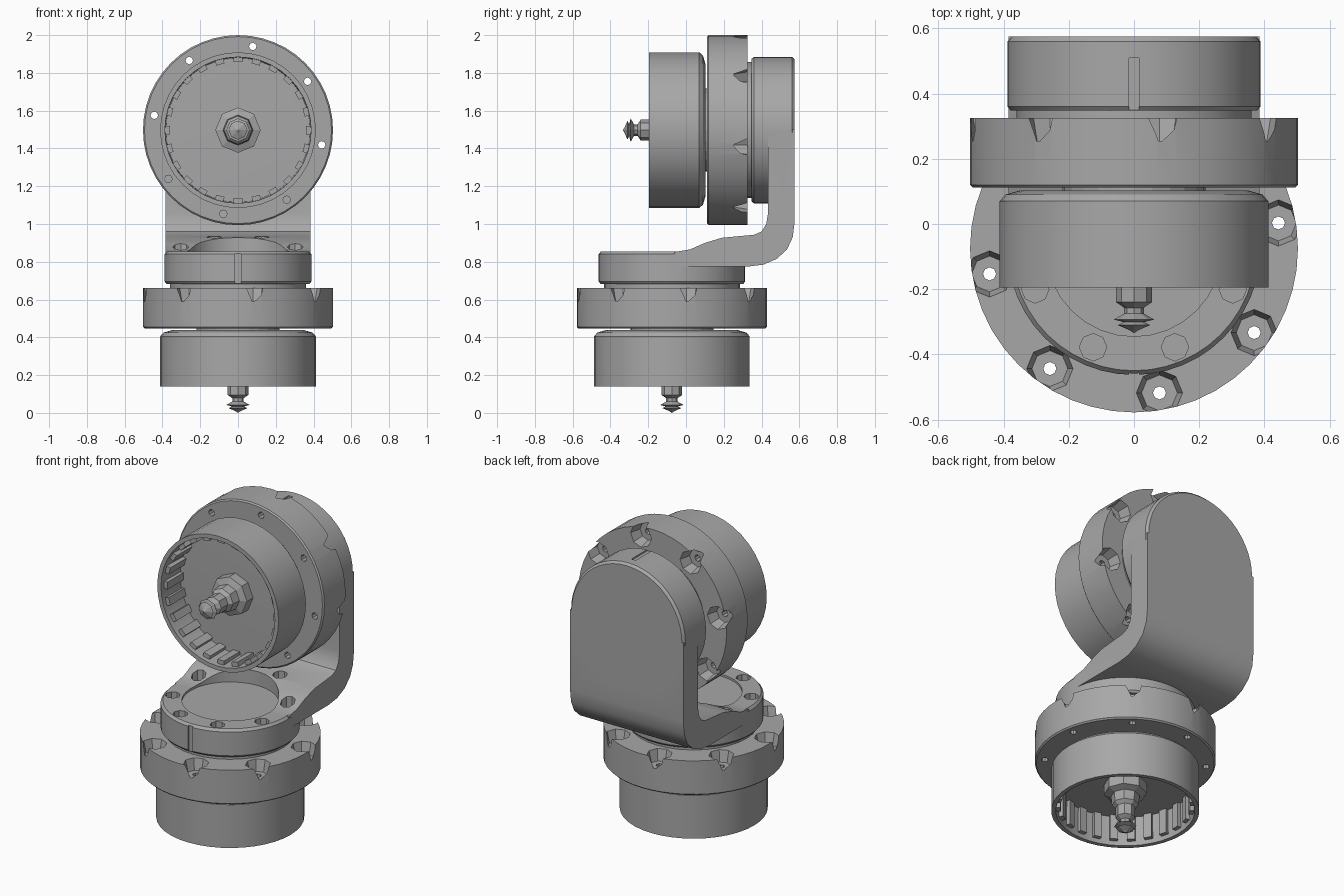
import bpy, bmesh, math
from mathutils import Matrix, Vector

if "Cube" in bpy.data.objects:
    bpy.data.objects.remove(bpy.data.objects["Cube"])

grey = bpy.data.materials.new("machined grey")
grey.use_nodes = True
GREY = (0.39, 0.39, 0.39, 1)
grey.diffuse_color = GREY
grey.node_tree.nodes["Principled BSDF"].inputs["Base Color"].default_value = GREY

# Frames of the two motors: local z runs along the shaft
LOWER = Matrix.Translation((0, -0.075, 0))
UPPER = Matrix.Translation((0, -0.335, 1.497)) @ Matrix.Rotation(-math.pi / 2, 4, 'X')


def finish(name, bm, frame=Matrix()):
    bmesh.ops.remove_doubles(bm, verts=bm.verts, dist=1e-5)
    bmesh.ops.recalc_face_normals(bm, faces=bm.faces)
    bm.transform(frame)
    mesh = bpy.data.meshes.new(name)
    bm.to_mesh(mesh)
    bm.free()
    mesh.materials.append(grey)
    obj = bpy.data.objects.new(name, mesh)
    bpy.context.collection.objects.link(obj)
    return obj


def turn(bm, profile, sides, at=(0, 0)):
    """Closed solid of revolution about a vertical axis."""
    verts = [bm.verts.new((at[0] + r, at[1], z)) for r, z in profile]
    edges = [bm.edges.new(pair) for pair in zip(verts, verts[1:])]
    bmesh.ops.spin(bm, geom=verts + edges, cent=(*at, 0), axis=(0, 0, 1),
                   angle=2 * math.pi, steps=sides, use_merge=True)


def lathe(name, profile, sides, frame):
    bm = bmesh.new()
    turn(bm, profile, sides)
    return finish(name, bm, frame)


def ring_of_cutters(name, profile, sides, radius, start, frame):
    bm = bmesh.new()
    for k in range(8):
        a = math.radians(start + 45 * k)
        turn(bm, profile, sides, (radius * math.cos(a), radius * math.sin(a)))
    return finish(name, bm, frame)


def box(bm, size, matrix):
    bmesh.ops.create_cube(bm, size=1, matrix=matrix @ Matrix.Diagonal((*size, 1)))


def combine(obj, tool, operation):
    mod = obj.modifiers.new(operation, 'BOOLEAN')
    mod.operation, mod.object, mod.solver = operation, tool, 'EXACT'
    bpy.context.view_layer.objects.active = obj
    bpy.ops.object.modifier_apply(modifier=mod.name)
    bpy.data.objects.remove(tool)


def smooth(obj):
    bpy.ops.object.select_all(action='DESELECT')
    obj.select_set(True)
    bpy.context.view_layer.objects.active = obj
    bpy.ops.object.shade_smooth_by_angle(angle=math.radians(25))


def motor(label, frame):
    # Deep rotor cup, open at the shaft end
    can = lathe(label + "_rotor_can", [
        (0, .438), (.35, .438), (.395, .425), (.412, .405), (.412, .14), (.387, .14),
        (.382, .32), (.33, .32), (0, .305)], 40, frame)
    # Ribs round the inside wall of the cup
    bm = bmesh.new()
    for k in range(24):
        box(bm, (.03, .045, .155),
            Matrix.Rotation(math.tau * k / 24, 4, 'Z') @ Matrix.Translation((.375, 0, .245)))
    finish(label + "_rotor_ribs", bm, frame)
    # Hub, nut and pointed shaft tip
    lathe(label + "_shaft", [
        (0, .33), (.12, .33), (.12, .25), (.08, .235), (.075, .18), (.055, .16),
        (.055, .095), (.03, .078), (.03, .06), (.062, .042), (.032, .034), (.05, .025),
        (.015, .01), (0, 0)], 8, frame)
    lathe(label + "_spindle", [(0, .46), (.22, .46), (.22, .42), (0, .42)], 24, frame)
    # Flange with stepped screw seats
    flange = lathe(label + "_flange", [
        (0, .66), (.503, .66), (.503, .455), (.495, .447), (0, .447)], 48, frame)
    seats = ring_of_cutters("seats", [
        (0, .7), (.08, .7), (.055, .59), (.02, .59), (.02, .4), (0, .4)],
        8, .45, 10, frame)
    combine(flange, seats, 'DIFFERENCE')
    # Stepped neck between flange and bracket
    neck = lathe(label + "_neck", [(0, .7), (.36, .7), (.36, .64), (0, .64)], 32, frame)
    for part in (can, flange, neck):
        smooth(part)


motor("lower", LOWER)
motor("upper", UPPER)

# Bracket arm: side outline swept across the width
outline = [(-.06, .775), (.33, .775), (.41, .785), (.48, .815), (.535, .865),
           (.565, .93), (.575, 1.01), (.575, 1.5), (.435, 1.5), (.435, 1.06),
           (.425, 1.0), (.4, .96), (.36, .943), (.19, .927), (.1, .9),
           (.02, .865), (-.06, .852)]
bm = bmesh.new()
face = bm.faces.new([bm.verts.new((-.385, y, z)) for y, z in outline])
swept = bmesh.ops.extrude_face_region(bm, geom=[face])["geom"]
bmesh.ops.translate(bm, vec=Vector((.77, 0, 0)),
                    verts=[v for v in swept if isinstance(v, bmesh.types.BMVert)])
bracket = finish("bracket", bm)

# Round mounting pads at both ends of the bracket
for frame, top in ((LOWER, .855), (UPPER, .91)):
    pad = lathe("pad", [(0, top), (.375, top), (.388, top - .015), (.388, .695),
                        (.378, .683), (0, .683)], 48, frame)
    combine(bracket, pad, 'UNION')

# Shallow seat, screw holes and alignment slots
recess = lathe("recess", [(0, 1.0), (.27, 1.0), (.27, .842), (0, .842)], 32, LOWER)
combine(bracket, recess, 'DIFFERENCE')
holes = ring_of_cutters("holes", [(0, 1.0), (.042, 1.0), (.042, .8), (0, .8)],
                        8, .328, 22.5, LOWER)
combine(bracket, holes, 'DIFFERENCE')
for frame in (LOWER, UPPER):
    bm = bmesh.new()
    box(bm, (.03, .03, .16), Matrix.Translation((0, -.393, .765)))
    combine(bracket, finish("slot", bm, frame), 'DIFFERENCE')
smooth(bracket)
